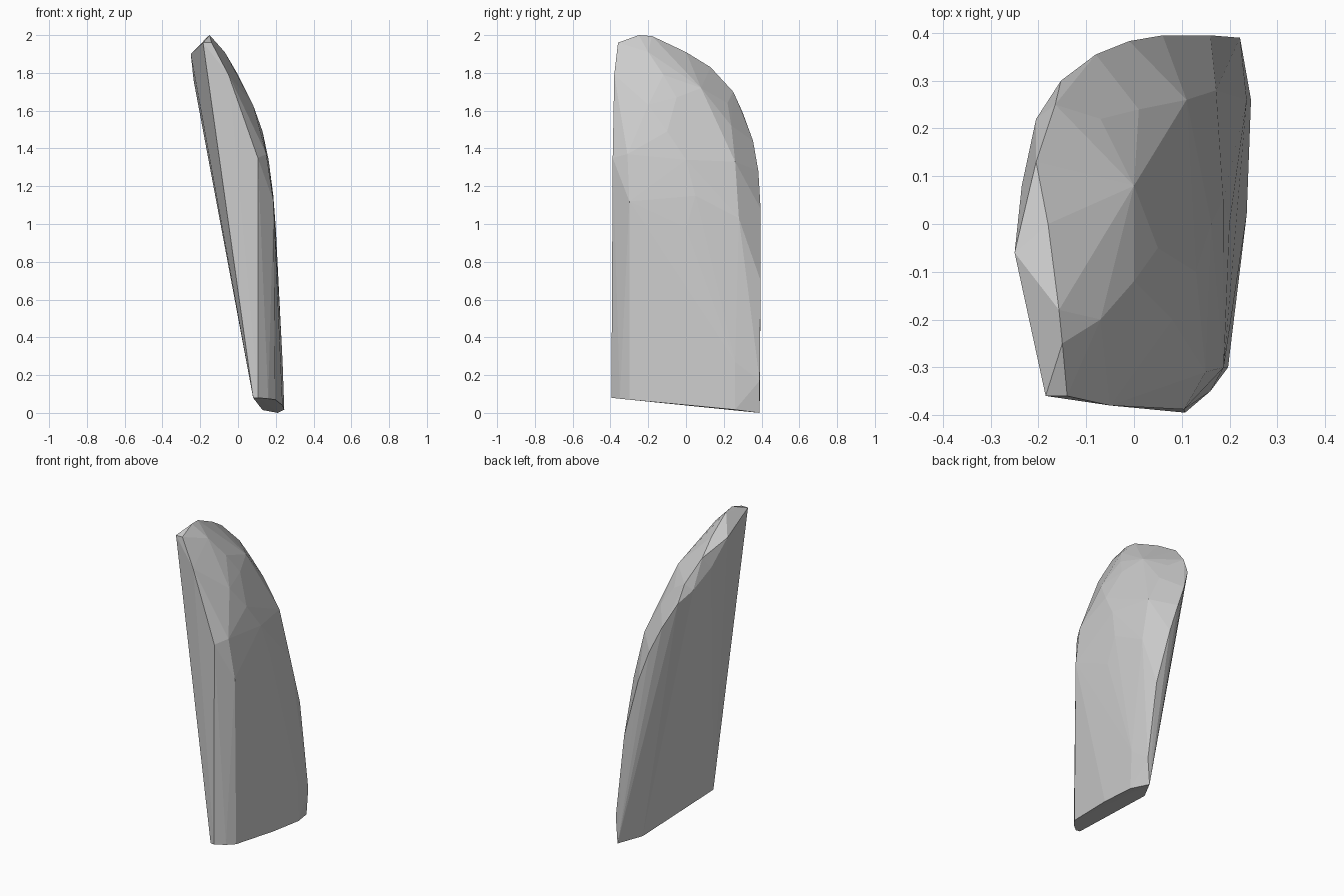
import bpy, bmesh

# Corner points of the faceted stone, grouped by region
base = [(0.08, -0.39, 0.08), (0.107, -0.395, 0.08), (0.16, -0.35, 0.075),
        (0.197, -0.30, 0.07), (0.236, 0.02, 0.04), (0.245, 0.26, 0.017),
        (0.236, 0.26, 0.27), (0.222, 0.39, 0.17), (0.21, 0.39, 0.0),
        (0.13, 0.25, 0.015)]
front_edge = [(-0.185, -0.36, 1.96), (-0.14, -0.36, 1.96), (-0.05, -0.38, 1.79),
              (0.105, -0.388, 1.35), (0.15, -0.31, 1.37), (0.188, -0.30, 1.12)]
crest = [(-0.15, -0.25, 2.0), (-0.157, -0.18, 1.995), (-0.25, -0.06, 1.9),
         (-0.18, 0.0, 1.91), (-0.235, 0.08, 1.76), (-0.205, 0.13, 1.83),
         (-0.165, 0.25, 1.70), (-0.205, 0.22, 1.66)]
back_edge = [(-0.153, 0.30, 1.59), (-0.08, 0.355, 1.44), (-0.01, 0.383, 1.28),
             (0.06, 0.395, 1.08), (0.16, 0.395, 0.7)]
outer_face = [(-0.07, -0.20, 1.91), (0.08, -0.20, 1.63), (0.0, -0.12, 1.79),
              (0.05, -0.05, 1.67), (0.0, 0.08, 1.72), (0.13, -0.1, 1.49),
              (0.162, 0.0, 1.34), (-0.07, 0.22, 1.64), (0.01, 0.24, 1.52),
              (0.11, 0.26, 1.33), (0.187, 0.05, 1.15), (0.20, 0.0, 0.98),
              (0.172, 0.28, 1.03)]

# Stone slab: convex shell around the corners
bm = bmesh.new()
for p in base + front_edge + crest + back_edge + outer_face:
    bm.verts.new(p)
hull = bmesh.ops.convex_hull(bm, input=bm.verts[:])
loose = {g for g in hull["geom_interior"] + hull["geom_unused"]
         if isinstance(g, bmesh.types.BMVert)}
bmesh.ops.delete(bm, geom=list(loose), context='VERTS')
bmesh.ops.recalc_face_normals(bm, faces=bm.faces[:])

mesh = bpy.data.meshes.new("stone_slab")
bm.to_mesh(mesh)
bm.free()
stone = bpy.data.objects.new("stone_slab", mesh)
bpy.context.collection.objects.link(stone)
